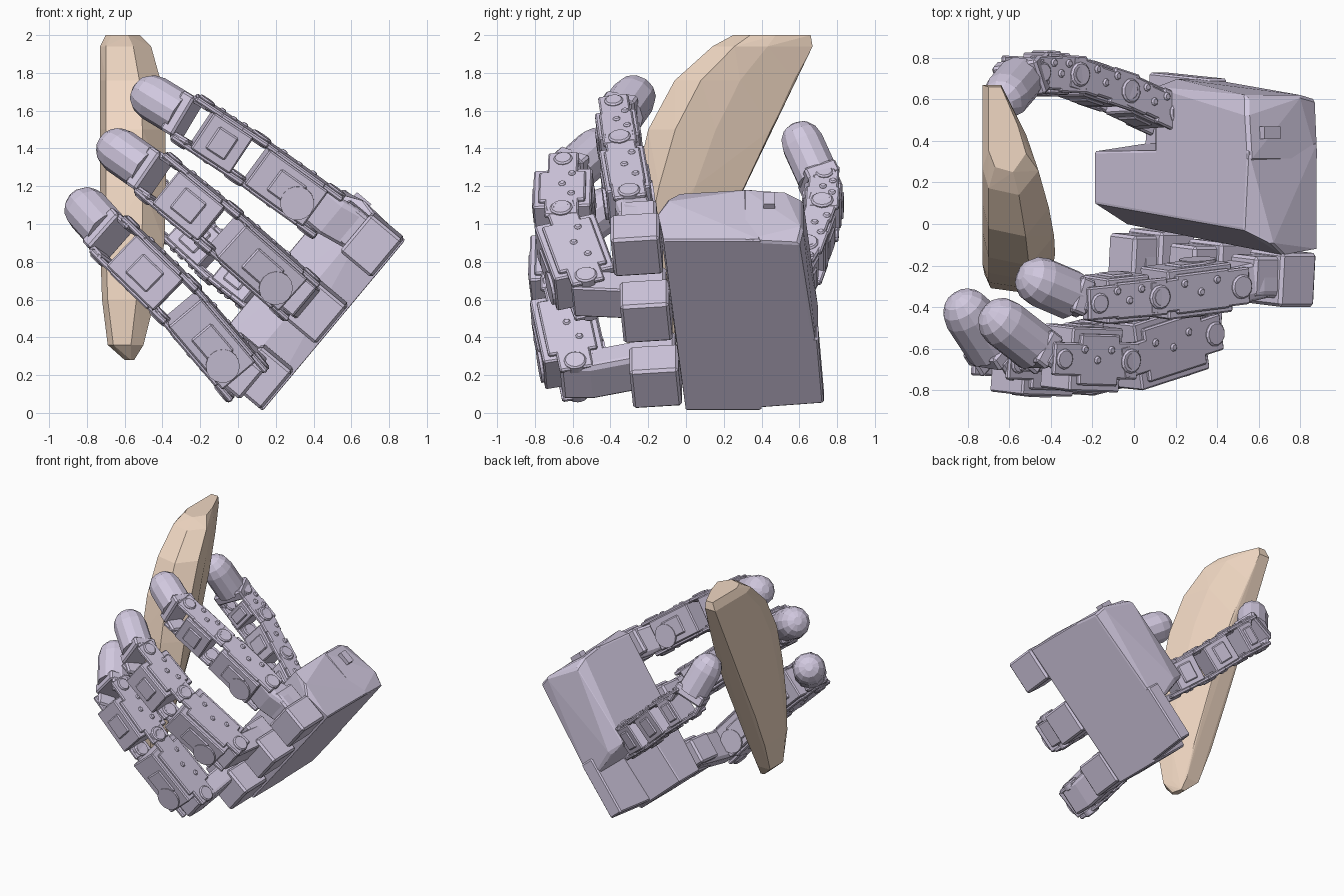
import bpy, bmesh, math
from mathutils import Vector, Matrix

if "Cube" in bpy.data.objects:
    bpy.data.objects.remove(bpy.data.objects["Cube"])

def material(name, color):
    m = bpy.data.materials.new(name)
    m.diffuse_color = color
    m.use_nodes = True
    m.node_tree.nodes["Principled BSDF"].inputs["Base Color"].default_value = m.diffuse_color
    return m

LILAC = material("lilac", (0.64, 0.58, 0.74, 1))
TAN = material("tan", (0.87, 0.68, 0.54, 1))
U = Vector((-0.767, 0, 0.641))     # direction out of the palm
V = Vector((0.641, -0.08, 0.767)).normalized()   # across the palm

def finish(bm, name, mat, bevel=0):
    bmesh.ops.recalc_face_normals(bm, faces=bm.faces)
    me = bpy.data.meshes.new(name)
    bm.to_mesh(me)
    bm.free()
    ob = bpy.data.objects.new(name, me)
    bpy.context.collection.objects.link(ob)
    me.materials.append(mat)
    if bevel:
        b = ob.modifiers.new("bevel", "BEVEL")
        b.width, b.segments = bevel, 1
    return ob

def hull(name, points, mat=LILAC, bevel=0):
    bm = bmesh.new()
    for p in points:
        bm.verts.new(p)
    r = bmesh.ops.convex_hull(bm, input=bm.verts)
    junk = {g for g in r["geom_interior"] + r["geom_unused"] if isinstance(g, bmesh.types.BMVert)}
    bmesh.ops.delete(bm, geom=list(junk), context="VERTS")
    bmesh.ops.dissolve_limit(bm, angle_limit=0.02, verts=bm.verts, edges=bm.edges)
    return finish(bm, name, mat, bevel)

def palm_point(a, b, y):
    return Vector((0.13 - 0.767 * a + 0.641 * b, y, 0.01 + 0.641 * a + 0.767 * b))

def frame(p, q, side):
    x = (q - p).normalized()
    y = (side - x * side.dot(x)).normalized()
    z = x.cross(y)
    return Matrix((x, y, z)).transposed().to_4x4(), (q - p).length

def add_box(bm, rot, origin, x0, x1, y0, y1, z0, z1):
    size = Vector((x1 - x0, y1 - y0, z1 - z0))
    mid = Vector((x0 + x1, y0 + y1, z0 + z1)) / 2
    m = Matrix.Translation(origin) @ rot @ Matrix.Translation(mid) @ Matrix.Diagonal((*size, 1))
    bmesh.ops.create_cube(bm, size=1, matrix=m)

def add_rod(bm, rot, origin, at, r, depth, axis, seg=12):
    turn = Matrix.Rotation(math.pi / 2, 4, "X") if axis == "Y" else Matrix()
    m = Matrix.Translation(origin) @ rot @ Matrix.Translation(at) @ turn
    bmesh.ops.create_cone(bm, cap_ends=True, segments=seg, radius1=r, radius2=r, depth=depth, matrix=m)

def link(name, p, q, side, w=0.13, h=0.13):
    # servo body, bracket plates leaving open windows at the hinges, screws
    rot, n = frame(p, q, side)
    bm = bmesh.new()
    add_box(bm, rot, p, 0.04, n - 0.06, -w + 0.02, w - 0.02, -h, h)
    add_box(bm, rot, p, 0.07, n - 0.10, -w, w, -h * 0.8, h * 0.8)
    for s in (-1, 1):
        y0, y1 = sorted((s * (w - 0.03), s * w))
        add_box(bm, rot, p, n - 0.14, n + 0.06, y0, y1, -0.08, 0.08)
        add_box(bm, rot, p, -0.05, 0.12, y0, y1, -0.09, 0.09)
        for at, r in ((0, 0.06), (n, 0.05)):
            add_rod(bm, rot, p, Vector((at, s * (w - 0.015), 0)), r, 0.055, "Y")
        for i in range(3):
            add_rod(bm, rot, p, Vector((n * (0.3 + 0.2 * i), s * w, 0.05 - 0.05 * (i % 2))), 0.022, 0.02, "Y", 8)
        add_box(bm, rot, p, n * 0.3, n * 0.65, -0.07, 0.07, *sorted((s * (h - .02), s * (h + 0.01))))
    return finish(bm, name, LILAC, 0.012)

def fingertip(name, p, q, side, r=0.122):
    rot, n = frame(p, q, side)
    bm = bmesh.new()
    add_box(bm, rot, p, 0.03, 0.11, -0.12, 0.12, -0.09, 0.09)
    for s in (-1, 1):
        add_box(bm, rot, p, -0.06, 0.06, *sorted((s * 0.09, s * 0.125)), -0.07, 0.07)
    finish(bm, name + "_mount", LILAC, 0.012)
    pts = []
    for t, k in ((0.08, 1), (n - 0.09, 1), (n - 0.03, 0.88), (n + .01, 0.62), (n + 0.03, 0.25)):
        for i in range(12):
            c = math.tau * i / 12
            v = Vector((t, k * r * math.cos(c), k * r * math.sin(c)))
            pts.append(p + rot.to_3x3() @ v)
    hull(name + "_pad", pts)

# palm: full-width slab, deep block and thin back plate
slab = [palm_point(*p) for p in (
    (0, 0, 0), (0, 0, .40), (0, 1.18, -.12), (0, 1.18, .40), (.22, 1.18, -.15), (.22, 0, 0),
    (.43, 1.14, -.03), (.43, .01, .10), (.43, .01, .35), (.43, 1.17, .36), (.30, 1.2, -.1))]
hull("palm_slab", slab, bevel=0.01)
block = [palm_point(*p) for p in (
    (0, .35, .3), (0, .35, .70), (0, 1.16, .60), (0, 1.18, .3), (.43, .46, .3), (.43, .46, .66),
    (.40, 1.12, .62), (.43, 1.16, .52), (.43, 1.18, .3), (.30, .46, .70), (.1, 1.18, .62))]
hull("palm_block", block, bevel=0.015)
plate = [palm_point(a, b, y) for a in (0, .12) for b, y in ((0, .2), (.05, .73), (.5, .70), (.5, .2))]
hull("palm_plate", plate, bevel=0.01)
hull("cable_socket", [palm_point(a, b, y) for a in (.26, .36) for b in (1.1, 1.21) for y in (.41, .47)])

# fingers: base position across palm, base depth, then hinge points and tip
fingers = {
    "upper_finger": (1.05, -.25, ((.44, -.29, 1.07), (.05, -.34, 1.35), (-.24, -.37, 1.54), (-.52, -.25, 1.71))),
    "middle_finger": (.59, -.20, ((.30, -.52, .63), (-.10, -.65, .98), (-.42, -.64, 1.24), (-.69, -.43, 1.43))),
    "lower_finger": (.14, -.15, ((.02, -.58, .19), (-.33, -.67, .60), (-.65, -.66, .91), (-.84, -.37, 1.12))),
}
for name, (b, depth, pts) in fingers.items():
    pts = [Vector(p) for p in pts]
    bm = bmesh.new()
    rot = Matrix((U, V, U.cross(V))).transposed().to_4x4()
    o = palm_point(.01, b, depth)
    add_box(bm, rot, o, 0, .22, -.13, .13, -.14, .12)
    add_box(bm, rot, o, .20, .36, -.10, .10, -.10, .10)
    finish(bm, name + "_base", LILAC, 0.015)
    hull(name + "_root", [c + U * i * .07 + V * j * .10 + Vector((0, k * .08, 0))
                          for c in (palm_point(.24, b, depth), pts[0])
                          for i in (-1, 1) for j in (-1, 1) for k in (-1, 1)], bevel=0.015)
    h = 0.12 if name == "upper_finger" else 0.165
    link(name + "_link_1", pts[0], pts[1], V, 0.135, h)
    link(name + "_link_2", pts[1], pts[2], V, 0.135, h - 0.01)
    fingertip(name + "_tip", pts[2], pts[3], V)
    # round motor cap on the faces of the first link
    rot, n = frame(pts[0], pts[1], V)
    bm = bmesh.new()
    for s in (-1, 1):
        add_rod(bm, rot, pts[0], Vector((.14, -.03, s * h)), 0.09, 0.03, "Z", 16)
    finish(bm, name + "_motor_cap", LILAC)

# thumb
thumb = [Vector(p) for p in ((.14, .53, .62), (-.10, .64, .81), (-.34, .72, 1.03), (-.52, .73, 1.18), (-.645, .585, 1.50))]
side = Vector((.7, 0, .7))
for i, h in enumerate((.09, .09, .10)):
    link("thumb_link_%d" % (i + 1), thumb[i], thumb[i + 1], side, .125, h)
fingertip("thumb_tip", thumb[3], thumb[4], side, .115)

# held slice: z, left x, back x, bulge x, front y, back y
slices = (
    (2.00, -.70, -.64, -.52, .25, .66), (1.94, -.73, -.64, -.46, .14, .67), (1.76, -.73, -.60, -.41, -.06, .57),
    (1.50, -.73, -.57, -.385, -.20, .45), (1.20, -.73, -.55, -.38, -.27, .31), (.90, -.73, -.55, -.39, -.31, .16),
    (.60, -.72, -.56, -.44, -.33, .02), (.36, -.69, -.58, -.50, -.31, -.09), (.28, -.60, -.57, -.55, -.24, -.14))
pts = []
for z, xl, xb, xr, yf, yb in slices:
    d = yb - yf
    pts += [(xl, yb, z), (xb, yb, z), ((xb + 2 * xr) / 3, yf + .55 * d, z), (xr, yf + .22 * d, z),
            (xr * .65 + xl * .35, yf, z), (xl + .03, yf + .06 * d, z), (xl, yf + .25 * d, z)]
hull("held_slice", pts, TAN)
